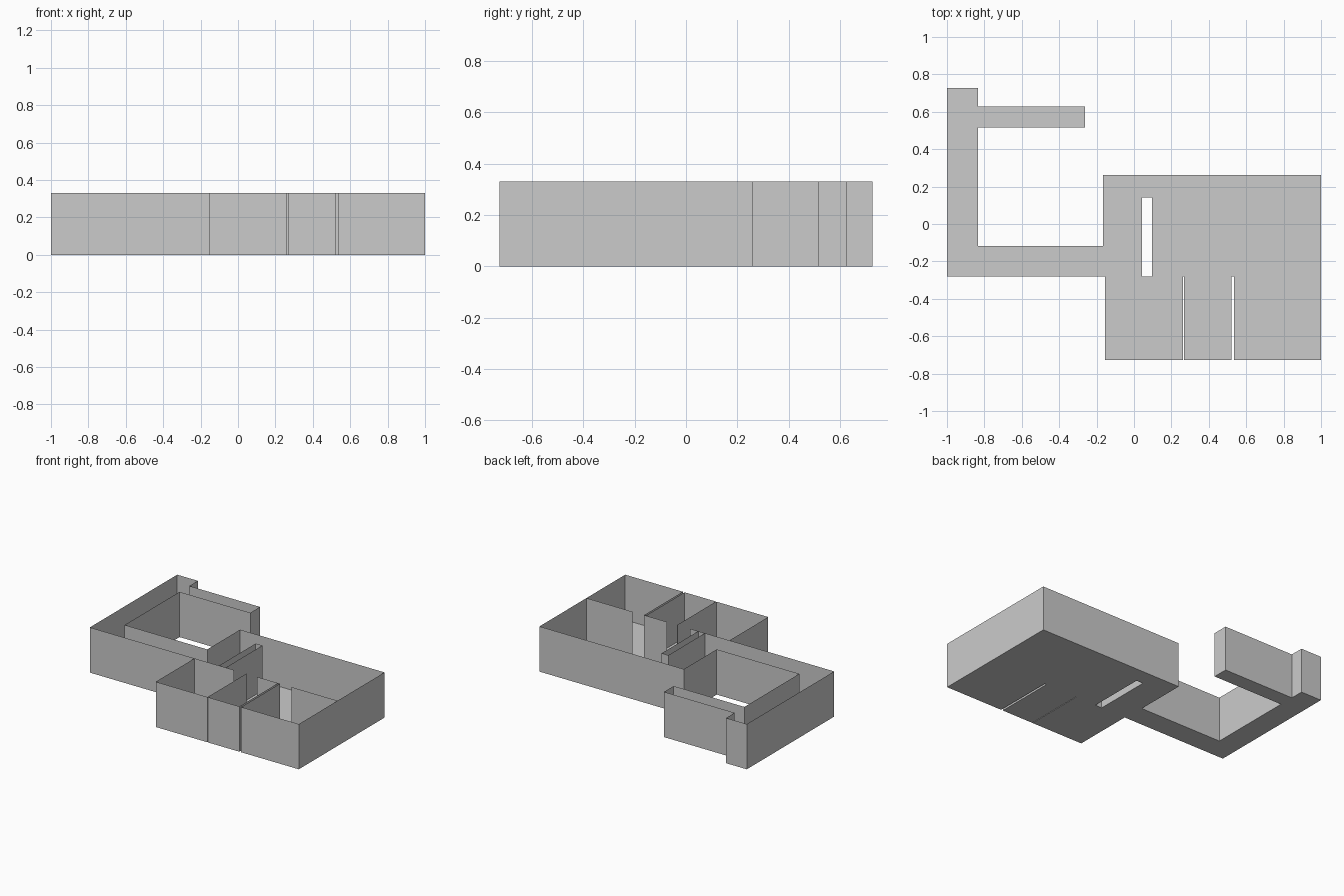
import bpy

if "Cube" in bpy.data.objects:
    bpy.data.objects.remove(bpy.data.objects["Cube"])

H = 0.33                                   # wall height
Y0, Y1, Y2, Y3 = -0.727, -0.28, -0.117, 0.261   # front, partition, corridor, hall back
Y4, Y5, Y6 = 0.516, 0.628, 0.727           # side branch and far end
XA, XB, XC, XD = -0.833, -0.262, -0.166, -0.155
G1, G2 = (0.263, 0.267), (0.52, 0.535)     # narrow gaps between front rooms
SX, SY = (0.043, 0.097), 0.142             # shaft in the hall


def make(name, verts, faces):
    mesh = bpy.data.meshes.new(name)
    mesh.from_pydata(verts, [], faces)
    obj = bpy.data.objects.new(name, mesh)
    bpy.context.collection.objects.link(obj)
    return obj


def wall(name, path, closed=False):
    """Thin upright sheet following a plan path."""
    n = len(path)
    verts = [(x, y, z) for z in (0, H) for x, y in path]
    faces = [(i, (i + 1) % n, n + (i + 1) % n, n + i)
             for i in range(n if closed else n - 1)]
    return make(name, verts, faces)


def floor(name, rects):
    """Flat slab of plan rectangles (x0, y0, x1, y1)."""
    verts, faces = [], []
    for x0, y0, x1, y1 in rects:
        k = len(verts)
        verts += [(x0, y0, 0), (x1, y0, 0), (x1, y1, 0), (x0, y1, 0)]
        faces.append((k, k + 1, k + 2, k + 3))
    return make(name, verts, faces)


# Floors
floor("hall_floor", [(XC, Y1, SX[0], Y3), (SX[0], SY, SX[1], Y3), (SX[1], Y1, 1, Y3)])
floor("corridor_floor", [(-1, Y1, XC, Y2), (-1, Y2, XA, Y6), (XA, Y4, XB, Y5)])
for side, x0, x1 in (("left", XD, G1[0]), ("middle", G1[1], G2[0]), ("right", G2[1], 1)):
    floor(f"{side}_room_floor", [(x0, Y0, x1, Y1)])

# Outer wall around the whole plan, including the two gaps between front rooms
wall("outer_wall", [
    (-1, Y1), (XD, Y1), (XD, Y0),
    (G1[0], Y0), (G1[0], Y1), (G1[1], Y1), (G1[1], Y0),
    (G2[0], Y0), (G2[0], Y1), (G2[1], Y1), (G2[1], Y0),
    (1, Y0), (1, Y3), (XC, Y3), (XC, Y2), (XA, Y2),
    (XA, Y4), (XB, Y4), (XB, Y5), (XA, Y5), (XA, Y6), (-1, Y6)], closed=True)

# Shaft in the hall
wall("shaft_wall", [(SX[0], Y1), (SX[0], SY), (SX[1], SY), (SX[1], Y1)])

# Partitions between hall and front rooms, leaving doorways
for side, x0, x1 in (("left", XD, 0.162), ("middle", 0.35, G2[0]), ("right", 0.627, 1)):
    wall(f"{side}_partition", [(x0, Y1), (x1, Y1)])
